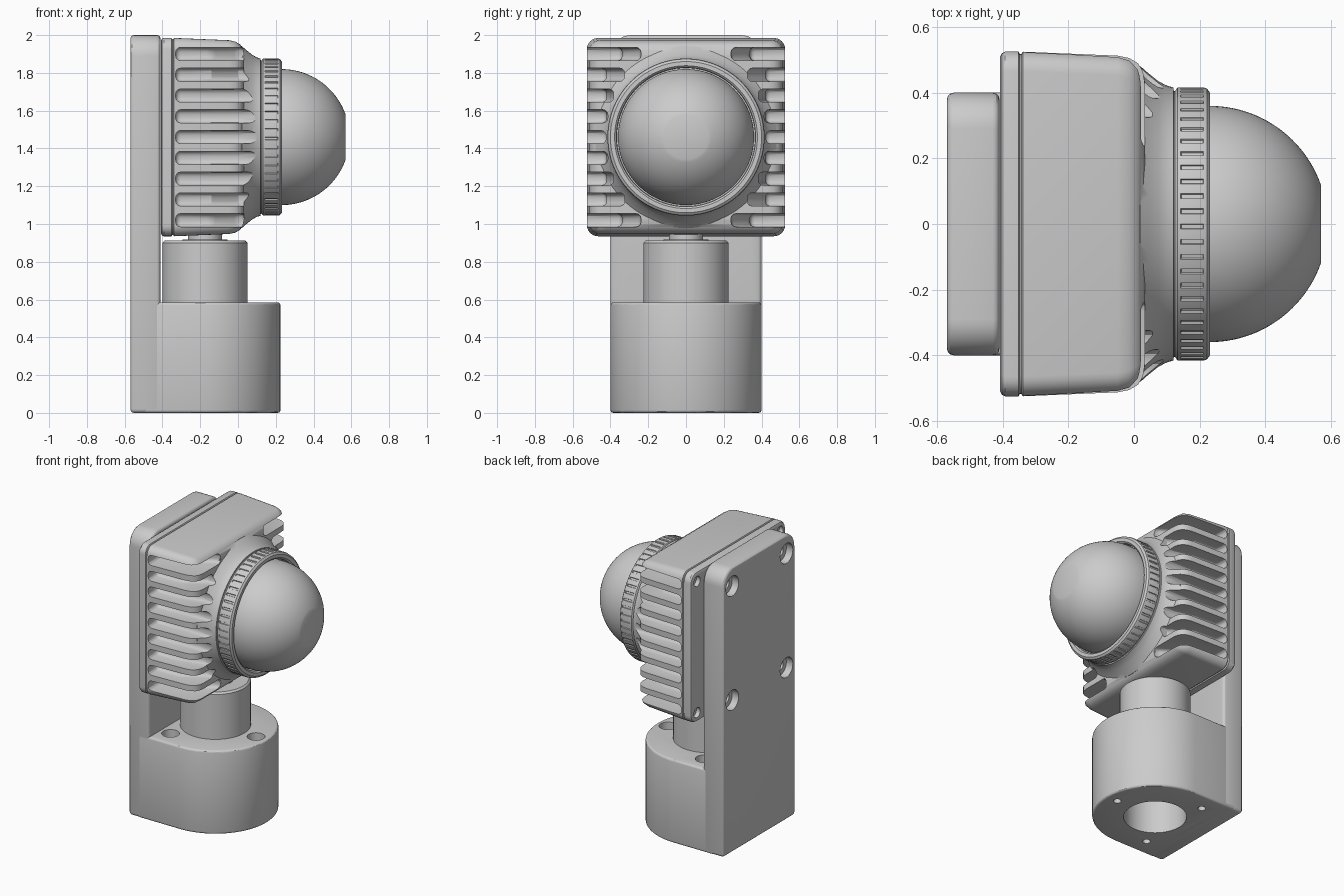
import bpy, bmesh
from math import sin, cos, pi, radians
from mathutils import Vector

if "Cube" in bpy.data.objects:
    bpy.data.objects.remove(bpy.data.objects["Cube"], do_unlink=True)

grey = bpy.data.materials.new("light grey metal")
grey.use_nodes = True
grey.diffuse_color = (0.6, 0.6, 0.6, 1)
grey.node_tree.nodes["Principled BSDF"].inputs["Base Color"].default_value = (0.6, 0.6, 0.6, 1)

HEAD_Z = 1.46          # height of the head axis
POST_X = -0.175        # axis of the base and post


def loft(name, rings, closed=False):
    """Skin a row of equal rings; cap the ends, or close the row on itself."""
    bm = bmesh.new()
    rows = [[bm.verts.new(p) for p in ring] for ring in rings]
    n = len(rows[0])
    pairs = list(zip(rows, rows[1:])) + ([(rows[-1], rows[0])] if closed else [])
    for a, b in pairs:
        for i in range(n):
            j = (i + 1) % n
            bm.faces.new((a[i], a[j], b[j], b[i]))
    if not closed:
        bm.faces.new(rows[0])
        bm.faces.new(rows[-1])
    bmesh.ops.recalc_face_normals(bm, faces=bm.faces)
    mesh = bpy.data.meshes.new(name)
    bm.to_mesh(mesh)
    bm.free()
    mesh.materials.append(grey)
    obj = bpy.data.objects.new(name, mesh)
    bpy.context.collection.objects.link(obj)
    return obj


def lathe(name, profile, axis, centre, n=96, closed=False):
    """Turn (distance along axis, radius) points about the x or z axis."""
    rings = []
    for d, r in profile:
        circle = [(r * cos(2 * pi * i / n), r * sin(2 * pi * i / n)) for i in range(n)]
        rings.append([Vector(centre) + Vector((d, u, v) if axis == "x" else (u, v, d))
                      for u, v in circle])
    return loft(name, rings, closed)


def rounded_square(x, h, rad=0.06, steps=6):
    ring = []
    for k, (sy, sz) in enumerate(((1, 1), (-1, 1), (-1, -1), (1, -1))):
        for i in range(steps + 1):
            a = pi / 2 * (k + i / steps)
            ring.append((x, sy * (h - rad) + rad * cos(a), HEAD_Z + sz * (h - rad) + rad * sin(a)))
    return ring


def apply(obj, kind, **settings):
    mod = obj.modifiers.new(kind.lower(), kind)
    for key, value in settings.items():
        setattr(mod, key, value)
    bpy.context.view_layer.objects.active = obj
    bpy.ops.object.modifier_apply(modifier=mod.name)


def bevel(obj, width, segments=3):
    apply(obj, "BEVEL", width=width, segments=segments, limit_method="ANGLE", angle_limit=radians(35))


def combine(obj, tools, operation="DIFFERENCE"):
    for tool in tools:
        apply(obj, "BOOLEAN", object=tool, operation=operation, solver="EXACT")
        bpy.data.objects.remove(tool, do_unlink=True)


# Back plate with rounded top corners and four stepped screw holes
outline = [(-0.4, 0), (0.4, 0)]
for cy, start in ((0.29, 0), (-0.29, pi / 2)):
    outline += [(cy + 0.11 * cos(start + pi / 2 * i / 8), 1.89 + 0.11 * sin(start + pi / 2 * i / 8))
                for i in range(9)]
plate = loft("back_plate", [[(x, y, z) for y, z in outline] for x in (-0.57, -0.41)])
bevel(plate, 0.02)
combine(plate, [lathe("cutter", [(-0.1, 0.07), (0.05, 0.07), (0.05, 0.035), (0.3, 0.035)],
                      "x", (-0.57, y, z), 32)
                for y in (-0.3, 0.3) for z in (1.07, 1.87)])

# Base with a half-round front, a central bore and three stepped holes
outline = [(-0.5, -0.4)] + [(POST_X + 0.4 * sin(a), -0.4 * cos(a))
                            for a in [pi * i / 48 for i in range(49)]] + [(-0.5, 0.4)]
base = loft("base", [[(x, y, z) for x, y in outline] for z in (0, 0.585)])
bevel(base, 0.015)
holes = [lathe("cutter", [(-0.1, 0.2), (0.5, 0.2)], "z", (POST_X, 0, 0), 64)]
for k in range(3):
    a = 2 * pi * k / 3
    holes.append(lathe("cutter", [(-0.1, 0.025), (0.3, 0.025), (0.3, 0.057), (0.7, 0.057)], "z",
                       (POST_X + 0.315 * cos(a), 0.315 * sin(a), 0), 32))
combine(base, holes)

# Post and neck
post = lathe("post", [(0.56, 0.225), (0.9, 0.225), (0.912, 0.213)], "z", (POST_X, 0, 0))
neck = lathe("neck", [(0.9, 0.12), (0.918, 0.12), (0.918, 0.09), (0.96, 0.09)], "z", (POST_X, 0, 0), 48)

# Head housing: rear cover, seam groove and tapered body in one skin
sections = [(-0.408, 0.51), (-0.403, 0.52), (-0.393, 0.525), (-0.352, 0.525), (-0.348, 0.518),
            (-0.343, 0.518), (-0.339, 0.525), (-0.05, 0.513), (-0.015, 0.506), (0.012, 0.49),
            (0.027, 0.465), (0.033, 0.435)]
head = loft("finned_head", [rounded_square(x, h) for x, h in sections])
flare = lathe("flare", [(-0.1, 0.4), (-0.02, 0.478), (0.02, 0.482), (0.045, 0.46), (0.075, 0.436),
                        (0.1, 0.422), (0.12, 0.416)], "x", (0, 0, HEAD_Z))
combine(head, [flare], "UNION")

# Cooling slots on both sides, reaching further in towards top and bottom
slots = []
for k in range(-4, 5):
    inner = 0.423 - 0.185 * (abs(k) / 4) ** 2.2
    floor = min(0.42, inner + 0.1)
    plan = [(-0.33, 0.7), (-0.33, floor), (-0.14, floor), (0.0, inner), (0.3, inner), (0.3, 0.7)]
    for side in (-1, 1):
        z = HEAD_Z + 0.11 * k
        slot = loft("cutter", [[(x, side * y, z + dz) for x, y in plan] for dz in (-0.035, 0.035)])
        bevel(slot, 0.026)
        slots.append(slot)
combine(head, slots)

# Cover screw recesses
combine(head, [lathe("cutter", [(-0.1, 0.035), (0.03, 0.035)], "x", (-0.408, y, HEAD_Z + z), 24)
               for y in (-0.46, 0.46) for z in (-0.46, 0.46)])

# Collar and grooved ring around the dome
collar = lathe("collar", [(0.0, 0.4), (0.03, 0.414), (0.115, 0.414), (0.122, 0.405), (0.16, 0.4)],
               "x", (0, 0, HEAD_Z))
ring = lathe("grip_ring", [(0.125, 0.33), (0.125, 0.405), (0.133, 0.416), (0.142, 0.416),
                           (0.212, 0.416), (0.222, 0.413), (0.232, 0.4), (0.232, 0.378),
                           (0.222, 0.368), (0.18, 0.366), (0.18, 0.33)],
             "x", (0, 0, HEAD_Z), 168, closed=True)
bm = bmesh.new()
bm.from_mesh(ring.data)
bm.faces.ensure_lookup_table()
band = [f for f in bm.faces if abs(f.calc_center_median().x - 0.177) < 0.005
        and Vector((f.calc_center_median().y, f.calc_center_median().z - HEAD_Z)).length > 0.4]
bmesh.ops.inset_individual(bm, faces=band[::3], thickness=0.003, depth=-0.006)
bm.to_mesh(ring.data)
bm.free()

# Dome with a flat tip
arc = [radians(71) * i / 24 for i in range(25)]
dome = lathe("dome", [(0.15, 0.36)] + [(0.23 + 0.36 * sin(a), 0.36 * cos(a)) for a in arc],
             "x", (0, 0, HEAD_Z))

# Smooth shading with sharp edges kept
bpy.ops.object.select_all(action="DESELECT")
for obj in (plate, base, post, neck, head, collar, ring, dome):
    obj.select_set(True)
bpy.context.view_layer.objects.active = head
bpy.ops.object.shade_smooth_by_angle(angle=radians(30))
